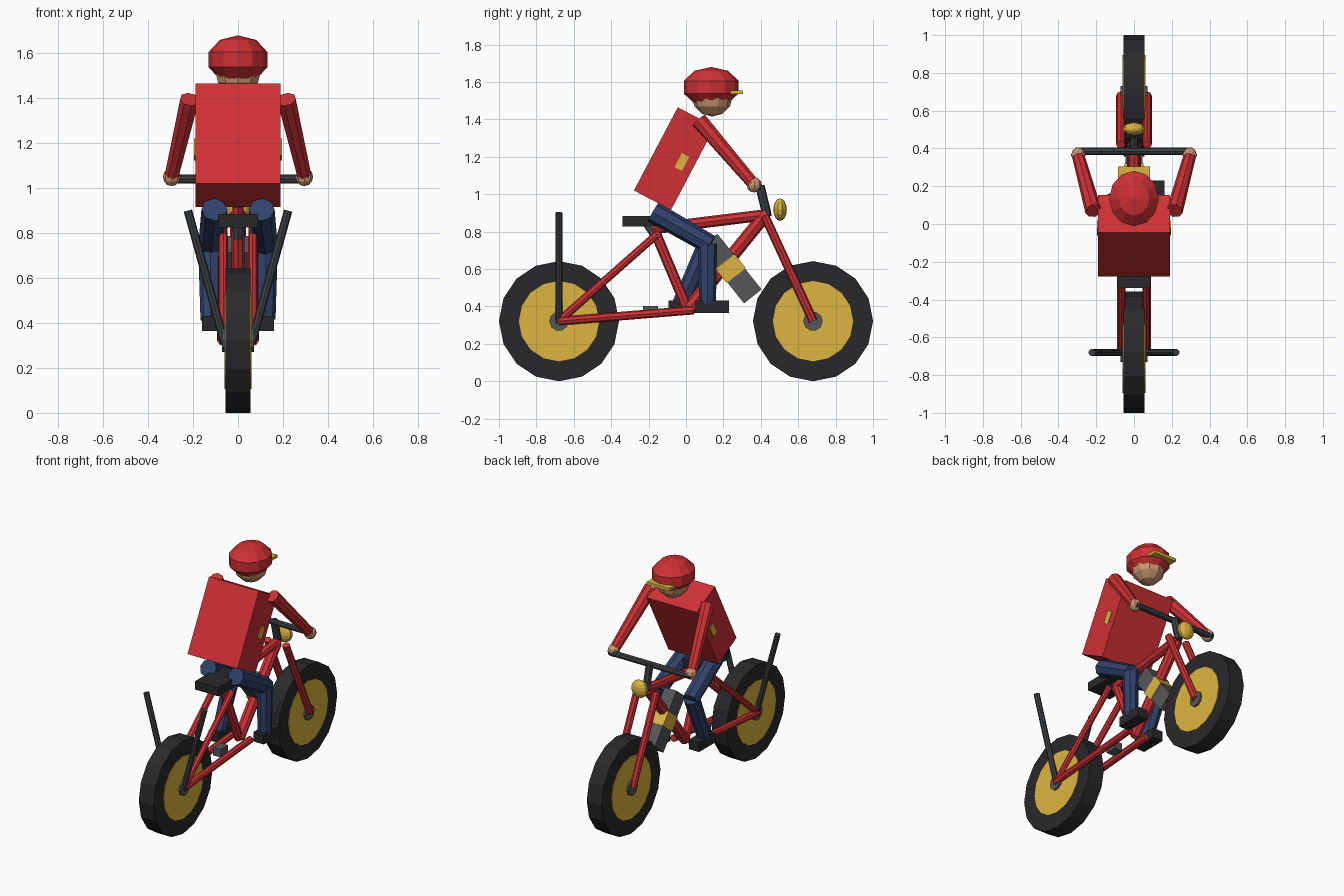
import bpy, bmesh
from math import radians
from mathutils import Matrix, Vector

if "Cube" in bpy.data.objects:
    bpy.data.objects.remove(bpy.data.objects["Cube"])


def material(name, rgb):
    m = bpy.data.materials.new(name)
    m.diffuse_color = (*rgb, 1)
    m.use_nodes = True
    m.node_tree.nodes["Principled BSDF"].inputs["Base Color"].default_value = m.diffuse_color
    return m


RED = material("red paint", (0.62, 0.03, 0.035))
GOLD = material("gold", (0.72, 0.46, 0.05))
BLUE = material("denim", (0.03, 0.055, 0.15))
BLACK = material("rubber", (0.022, 0.022, 0.024))
SKIN = material("skin", (0.58, 0.31, 0.16))
STEEL = material("steel", (0.09, 0.095, 0.1))
DARK = material("dark steel", (0.045, 0.05, 0.055))


def finish(name, bm, mat):
    me = bpy.data.meshes.new(name)
    bm.to_mesh(me)
    bm.free()
    ob = bpy.data.objects.new(name, me)
    bpy.context.collection.objects.link(ob)
    me.materials.append(mat)
    return ob


def tube(name, a, b, r, mat, r2=None, sides=8):
    """Flat-shaded cylinder or cone from point a to point b."""
    a, b = Vector(a), Vector(b)
    bm = bmesh.new()
    bmesh.ops.create_cone(bm, cap_ends=True, segments=sides, radius1=r,
                          radius2=r if r2 is None else r2, depth=(b - a).length)
    ob = finish(name, bm, mat)
    ob.matrix_world = Matrix.Translation((a + b) / 2) @ (b - a).to_track_quat('Z', 'Y').to_matrix().to_4x4()
    return ob


def box(name, centre, size, mat, tilt=0):
    """Box tilted about the x axis, in degrees."""
    bm = bmesh.new()
    bmesh.ops.create_cube(bm, size=1)
    bmesh.ops.scale(bm, vec=size, verts=bm.verts)
    ob = finish(name, bm, mat)
    ob.location = centre
    ob.rotation_euler.x = radians(tilt)
    return ob


def ball(name, centre, radii, mat, u=10, v=6):
    bm = bmesh.new()
    bmesh.ops.create_uvsphere(bm, u_segments=u, v_segments=v, radius=1)
    bmesh.ops.scale(bm, vec=radii, verts=bm.verts)
    ob = finish(name, bm, mat)
    ob.location = centre
    return ob


def axle_disc(name, y, r, half, mat, sides=16):
    """Disc on a wheel axle, lying across x."""
    bm = bmesh.new()
    bmesh.ops.create_cone(bm, cap_ends=True, segments=sides, radius1=r, radius2=r, depth=2 * half,
                          matrix=Matrix.Translation((0, y, 0.321)) @ Matrix.Rotation(radians(90), 4, 'Y'))
    return finish(name, bm, mat)


# Wheels
for tag, y in (("rear", -0.679), ("front", 0.679)):
    axle_disc(tag + "_tyre", y, 0.321, 0.056, BLACK)
    axle_disc(tag + "_wheel_disc", y, 0.215, 0.06, GOLD)
    axle_disc(tag + "_hub", y, 0.052, 0.072, STEEL, 10)

# Frame
tube("top_tube", (0, -0.18, 0.815), (0, 0.43, 0.89), 0.03, RED)
tube("down_tube", (0, 0.01, 0.38), (0, 0.42, 0.885), 0.036, RED)
tube("seat_tube", (0, -0.17, 0.81), (0, 0.01, 0.38), 0.028, RED)
tube("seat_post", (0, -0.21, 0.85), (0, -0.165, 0.78), 0.025, STEEL)
box("saddle", (0, -0.20, 0.855), (0.176, 0.28, 0.058), BLACK)
box("crank_block", (0, -0.19, 0.375), (0.06, 0.08, 0.055), STEEL)

# Tilted motor with gold band
box("motor", (0, 0.239, 0.602), (0.09, 0.12, 0.38), STEEL, 38.5)
box("motor_band", (0, 0.239, 0.602), (0.098, 0.13, 0.095), GOLD, 38.5)

# Steering and lamp
tube("stem", (0, 0.435, 0.88), (0, 0.395, 1.045), 0.025, DARK)
tube("handlebar", (-0.31, 0.385, 1.04), (0.31, 0.385, 1.04), 0.02, DARK)
ball("headlamp", (0, 0.503, 0.917), (0.06, 0.036, 0.06), GOLD, 10, 8)

# Rider's body and head
box("torso", (0, -0.062, 1.19), (0.38, 0.224, 0.503), RED, -27.8)
ball("head", (0, 0.14, 1.525), (0.108, 0.11, 0.11), SKIN)
ball("helmet", (0, 0.135, 1.572), (0.138, 0.154, 0.108), RED, 12, 5)
box("visor", (0, 0.25, 1.545), (0.172, 0.11, 0.02), GOLD)

# Mirrored parts; only the lower legs differ between sides
for tag, s, foot_y in (("right", 1, 0.14), ("left", -1, -0.003)):
    tube("chain_stay_" + tag, (s * 0.068, -0.68, 0.321), (s * 0.068, 0.04, 0.38), 0.023, RED)
    tube("seat_stay_" + tag, (s * 0.065, -0.68, 0.321), (s * 0.065, -0.155, 0.785), 0.021, RED)
    tube("fork_leg_" + tag, (s * 0.07, 0.42, 0.885), (s * 0.07, 0.68, 0.321), 0.024, RED)
    tube("rear_rod_" + tag, (s * 0.06, -0.68, 0.31), (s * 0.223, -0.68, 0.9), 0.019, DARK)

    tube("arm_" + tag, (s * 0.215, 0.07, 1.395), (s * 0.295, 0.36, 1.055), 0.044, RED, 0.033)
    ball("hand_" + tag, (s * 0.295, 0.365, 1.05), (0.039, 0.041, 0.041), SKIN, 8, 6)
    box("badge_" + tag, (s * 0.19, -0.022, 1.172), (0.012, 0.045, 0.085), GOLD, -27.8)

    knee = (s * 0.125, 0.115, 0.735)
    tube("thigh_" + tag, (s * 0.105, -0.175, 0.905), (s * 0.125, 0.13, 0.73), 0.058, BLUE, 0.053)
    tube("shin_" + tag, knee, (s * 0.122, foot_y - 0.025, 0.415), 0.052, BLUE, 0.045)
    box("boot_" + tag, (s * 0.122, foot_y, 0.398), (0.078, 0.18, 0.066), BLACK)
